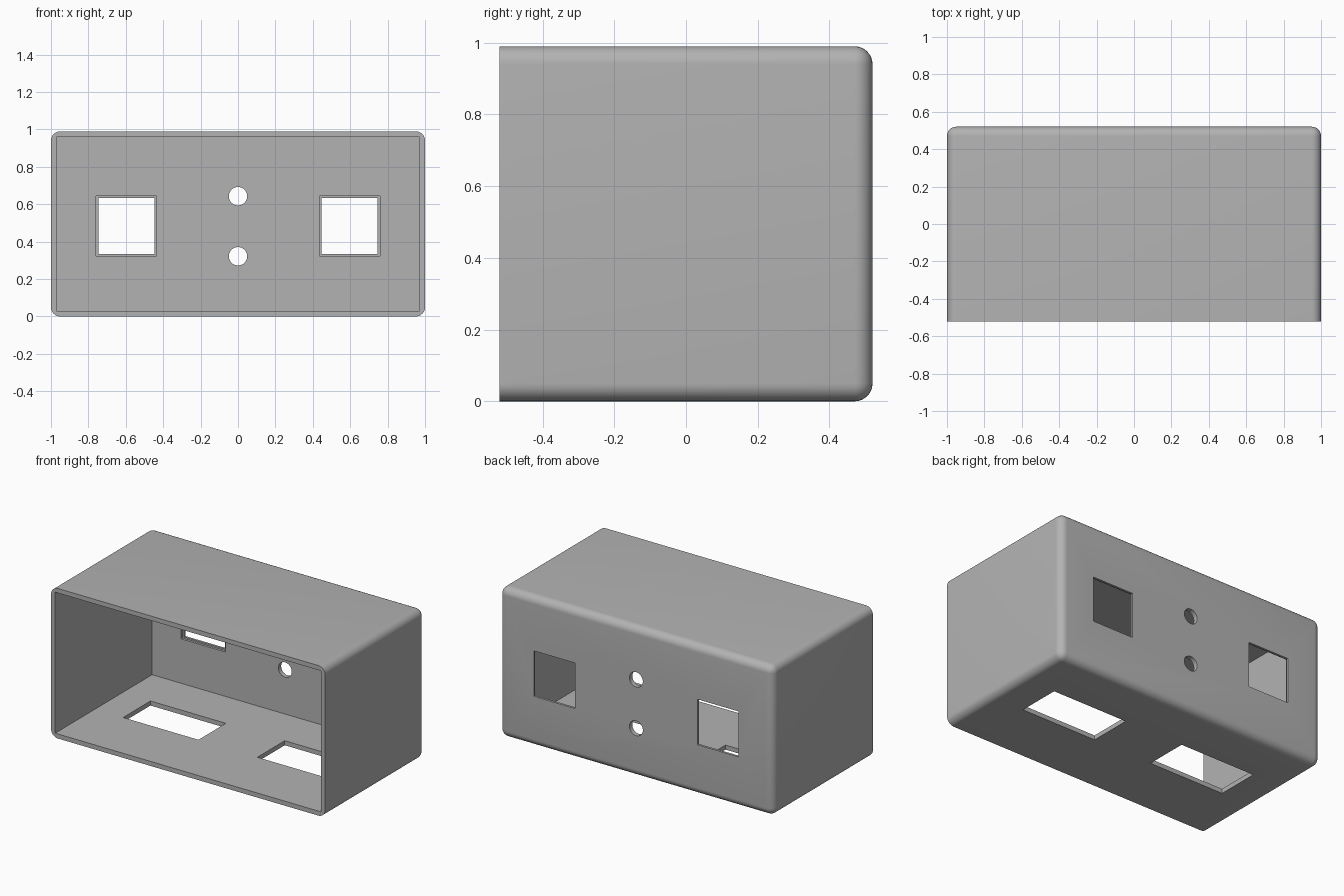
import bpy, bmesh
from mathutils import Matrix, Vector

if "Cube" in bpy.data.objects:
    bpy.data.objects.remove(bpy.data.objects["Cube"], do_unlink=True)

W, D, H, WALL, R = 1.0, 0.52, 0.99, 0.03, 0.05

grey = bpy.data.materials.new("light grey")
grey.use_nodes = True
colour = (0.45, 0.45, 0.45, 1)
grey.diffuse_color = colour
grey.node_tree.nodes["Principled BSDF"].inputs["Base Color"].default_value = colour


def add_object(name, bm):
    mesh = bpy.data.meshes.new(name)
    bm.to_mesh(mesh)
    bm.free()
    mesh.materials.append(grey)
    obj = bpy.data.objects.new(name, mesh)
    bpy.context.collection.objects.link(obj)
    return obj


def block(lo, hi):
    bm = bmesh.new()
    lo, hi = Vector(lo), Vector(hi)
    size = Matrix.Diagonal((*(hi - lo), 1))
    bmesh.ops.create_cube(bm, size=1, matrix=Matrix.Translation((lo + hi) / 2) @ size)
    return bm


# Outer shell: rounded on every edge except around the open front
bm = block((-W, -D, 0), (W, D, H))
rounded = [e for e in bm.edges if max(v.co.y for v in e.verts) > 0]
bmesh.ops.bevel(bm, geom=rounded, offset=R, segments=8, profile=0.5, affect='EDGES')
shell = add_object("enclosure_shell", bm)


def cut(name, bm):
    cutter = add_object(name, bm)
    cutter.hide_render = True
    mod = shell.modifiers.new(name, 'BOOLEAN')
    mod.operation, mod.solver, mod.object = 'DIFFERENCE', 'EXACT', cutter
    bpy.context.view_layer.objects.active = shell
    bpy.ops.object.modifier_apply(modifier=name)
    bpy.data.objects.remove(cutter, do_unlink=True)


# Hollow interior, open at the front
cut("cavity", block((-W + WALL, -1, WALL), (W - WALL, D - WALL, H - WALL)))

for side in (-1, 1):
    # Square back opening with a slightly wider rebate on the inside
    x = side * 0.597
    cut("back_opening", block((x - 0.15, 0.4, 0.333), (x + 0.15, 0.6, 0.633)))
    cut("back_rebate", block((x - 0.162, 0.4, 0.323), (x + 0.162, D - WALL / 2, 0.643)))
    # Rectangular floor slot
    x = side * 0.49
    cut("floor_slot", block((x - 0.275, -0.105, -0.1), (x + 0.275, 0.18, 0.1)))

# Round holes in the middle of the back
for z in (0.322, 0.643):
    bm = bmesh.new()
    place = Matrix.Translation((0, D, z)) @ Matrix.Rotation(1.5707963, 4, 'X')
    bmesh.ops.create_cone(bm, cap_ends=True, segments=48, radius1=0.049,
                          radius2=0.049, depth=0.2, matrix=place)
    cut("round_hole", bm)

# Smooth shading on the rounded edges only
bpy.ops.object.select_all(action='DESELECT')
shell.select_set(True)
bpy.context.view_layer.objects.active = shell
bpy.ops.object.shade_smooth_by_angle(angle=0.6)
